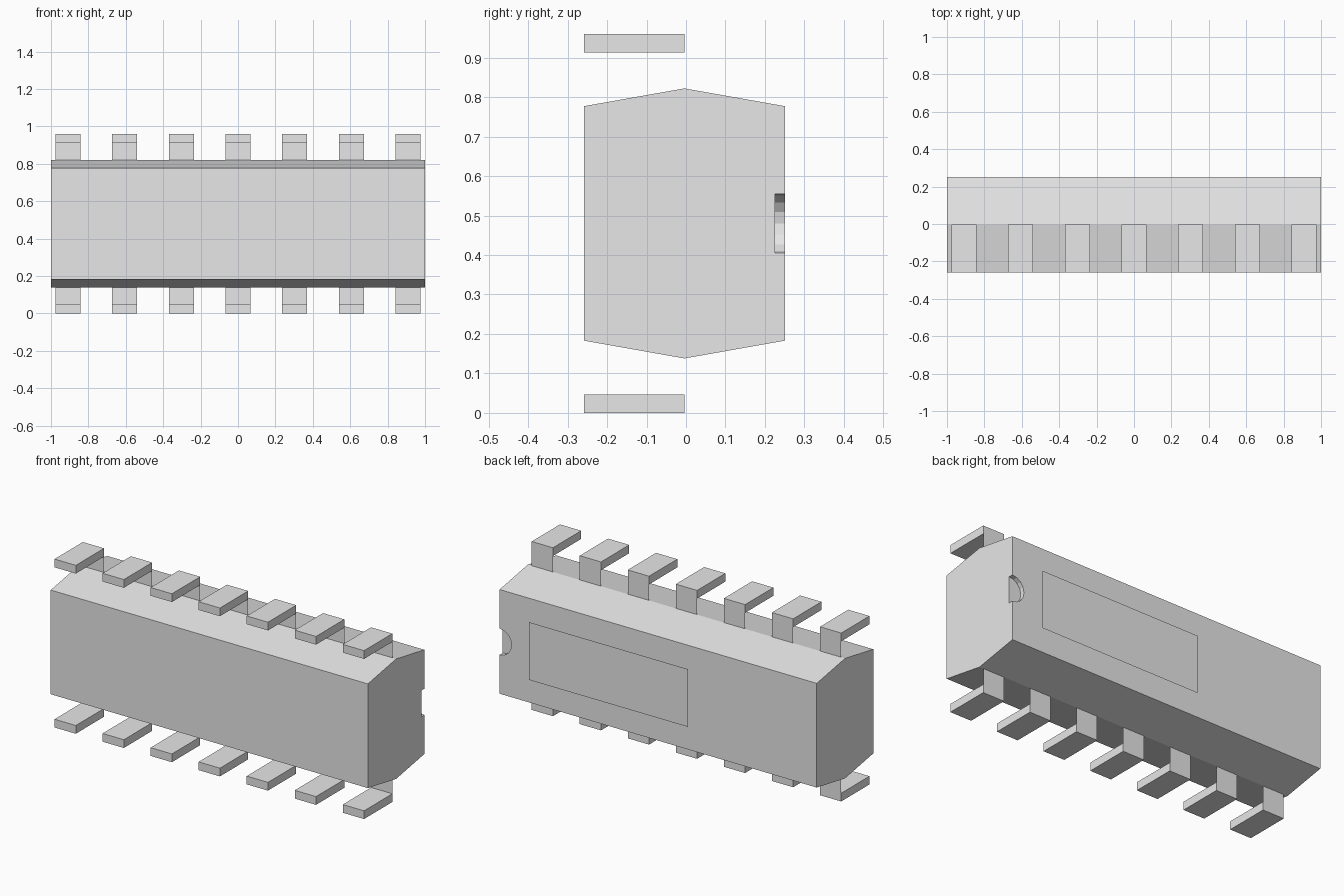
import bpy, bmesh, math
from mathutils import Matrix, Vector

cube = bpy.data.objects.get("Cube")
if cube:
    bpy.data.objects.remove(cube, do_unlink=True)

grey = bpy.data.materials.new("plain grey")
grey.use_nodes = True
grey.diffuse_color = (0.8, 0.8, 0.8, 1)
bsdf = next(n for n in grey.node_tree.nodes if n.type == 'BSDF_PRINCIPLED')
bsdf.inputs["Base Color"].default_value = grey.diffuse_color

FRONT, MID, BACK = -0.2585, -0.004, 0.2505   # depth planes of the body
HEIGHT = 0.96
CENTRE = HEIGHT / 2


def add_object(name, bm):
    mesh = bpy.data.meshes.new(name)
    bm.to_mesh(mesh)
    bm.free()
    mesh.materials.append(grey)
    ob = bpy.data.objects.new(name, mesh)
    bpy.context.collection.objects.link(ob)
    return ob


def add_box(bm, low, high):
    low, high = Vector(low), Vector(high)
    size = Matrix.Diagonal((high - low).to_4d())
    size[3][3] = 1
    bmesh.ops.create_cube(bm, size=1, matrix=Matrix.Translation((low + high) / 2) @ size)


def add_quad(bm, x0, x1, y, z0, z1):
    corners = [(x1, y, z0), (x0, y, z0), (x0, y, z1), (x1, y, z1)]
    bm.faces.new([bm.verts.new(c) for c in corners])


# Body: six-sided cross-section drawn out along x
edge, peak = 0.297, 0.342
section = [(FRONT, -edge), (MID, -peak), (BACK, -edge),
           (BACK, edge), (MID, peak), (FRONT, edge)]
bm = bmesh.new()
end = bm.faces.new([bm.verts.new((-1, y, CENTRE + z)) for y, z in section])
grown = bmesh.ops.extrude_face_region(bm, geom=[end], use_keep_orig=True)
new_verts = [g for g in grown["geom"] if isinstance(g, bmesh.types.BMVert)]
bmesh.ops.translate(bm, verts=new_verts, vec=(2, 0, 0))
bmesh.ops.recalc_face_normals(bm, faces=bm.faces)
body = add_object("body", bm)

# Half-round orientation notch in the left end of the back
bm = bmesh.new()
bmesh.ops.create_cone(bm, cap_ends=True, segments=16, radius1=0.075, radius2=0.075, depth=0.05,
                      matrix=Matrix.Translation((1, BACK, CENTRE)) @ Matrix.Rotation(math.pi / 2, 4, 'X'))
cutter = add_object("notch_cutter", bm)
cutter.hide_render = True
cut = body.modifiers.new("notch", 'BOOLEAN')
cut.operation = 'DIFFERENCE'
cut.solver = 'EXACT'
cut.object = cutter
bpy.context.view_layer.update()
notched = bpy.data.meshes.new_from_object(body.evaluated_get(bpy.context.evaluated_depsgraph_get()))
body.modifiers.clear()
body.data = notched
bpy.data.objects.remove(cutter, do_unlink=True)

# Marking panel: a thin sheet just off the back
bm = bmesh.new()
add_quad(bm, -0.195, 0.81, -FRONT, 0.316, 0.645)
add_object("marking_panel", bm)

# Pins: a flat foot reaching forward and a thin web down to the body ridge
PINS, PITCH, HALF, THICK = 7, 0.303, 0.067, 0.047
for side in ("upper", "lower"):
    for i in range(PINS):
        x = (i - (PINS - 1) / 2) * PITCH
        bm = bmesh.new()
        add_box(bm, (x - HALF, FRONT, HEIGHT - THICK), (x + HALF, MID, HEIGHT))
        add_quad(bm, x - HALF, x + HALF, MID, CENTRE + peak, HEIGHT - THICK)
        if side == "lower":
            for v in bm.verts:
                v.co.z = HEIGHT - v.co.z
            bmesh.ops.reverse_faces(bm, faces=bm.faces)
        add_object(f"{side}_pin_{i + 1}", bm)
